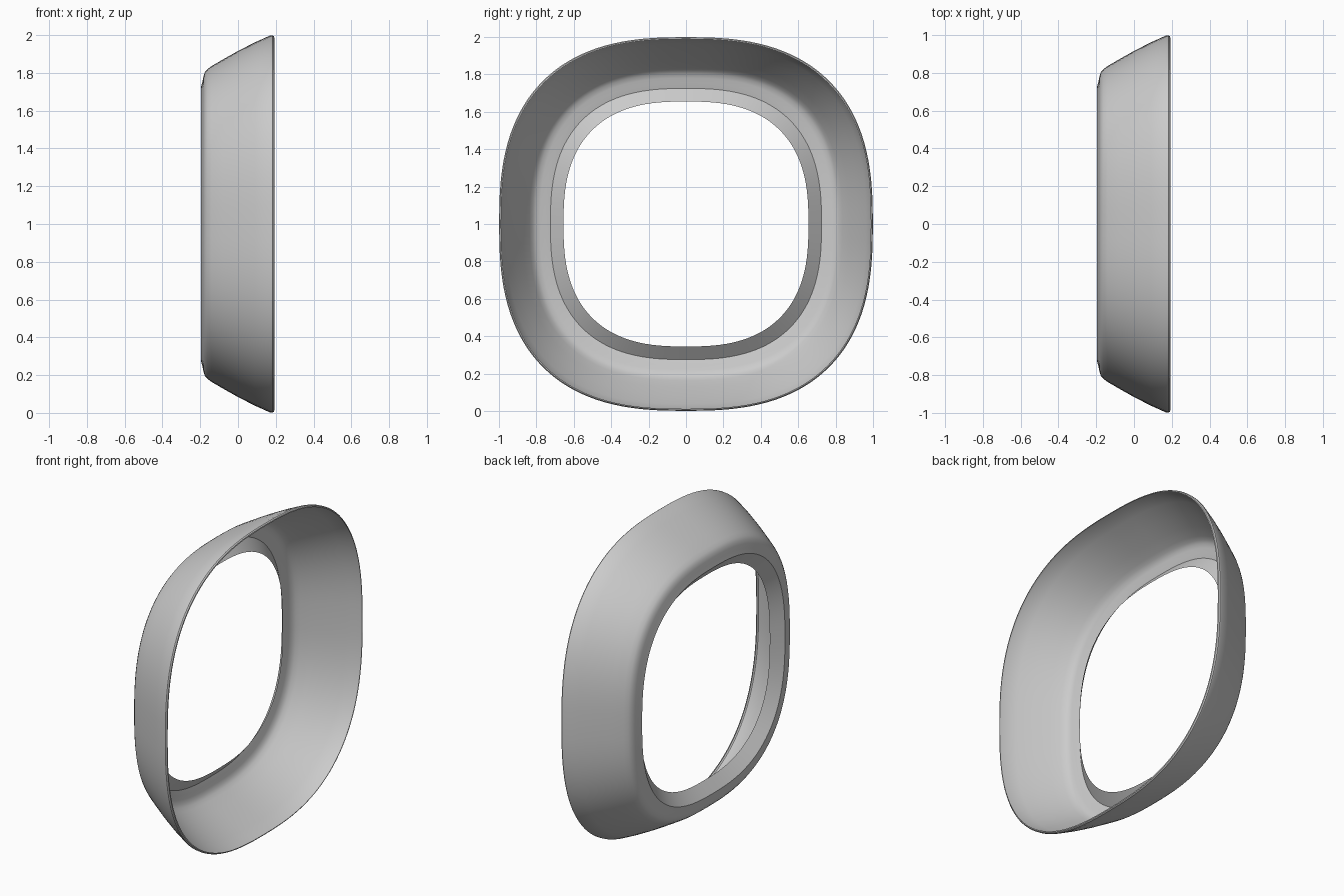
import bpy
import bmesh
from math import cos, sin, tau, copysign, radians

cube = bpy.data.objects.get("Cube")
if cube:
    bpy.data.objects.remove(cube, do_unlink=True)

SEGMENTS = 128
ROUNDNESS = 2.6   # superellipse power of the outline


def make_material(name, colour):
    mat = bpy.data.materials.new(name)
    mat.use_nodes = True
    mat.diffuse_color = colour
    mat.node_tree.nodes["Principled BSDF"].inputs["Base Color"].default_value = colour
    return mat


def outline(radius, x):
    """Ring of points on a rounded square facing along x."""
    points = []
    for i in range(SEGMENTS):
        a = tau * i / SEGMENTS
        y, z = (copysign(abs(t) ** (2 / ROUNDNESS), t) for t in (cos(a), sin(a)))
        points.append((x, radius * y, 1 + radius * z))
    return points


def loft(name, profile, mat):
    bm = bmesh.new()
    rings = [[bm.verts.new(p) for p in outline(r, x)] for x, r in profile]
    for a, b in zip(rings, rings[1:]):
        for i in range(SEGMENTS):
            j = (i + 1) % SEGMENTS
            bm.faces.new((a[i], a[j], b[j], b[i]))
    bmesh.ops.recalc_face_normals(bm, faces=bm.faces)
    mesh = bpy.data.meshes.new(name)
    bm.to_mesh(mesh)
    bm.free()
    mesh.materials.append(mat)
    obj = bpy.data.objects.new(name, mesh)
    bpy.context.collection.objects.link(obj)
    bpy.ops.object.select_all(action="DESELECT")
    obj.select_set(True)
    bpy.context.view_layer.objects.active = obj
    bpy.ops.object.shade_smooth_by_angle(angle=radians(35))
    return obj


# Section from the rolled wide rim, down the flared wall, to the folded inner lip
profile = [
    (0.192, 0.988), (0.19, 0.994), (0.183, 0.999), (0.17, 0.998),
    (0.09, 0.962), (0.0, 0.916), (-0.08, 0.871), (-0.14, 0.836),
    (-0.162, 0.82), (-0.176, 0.803), (-0.183, 0.78), (-0.188, 0.755),
    (-0.196, 0.725), (-0.137, 0.655),
]
loft("flared_bezel_ring", profile, make_material("light grey", (0.6, 0.6, 0.6, 1)))
